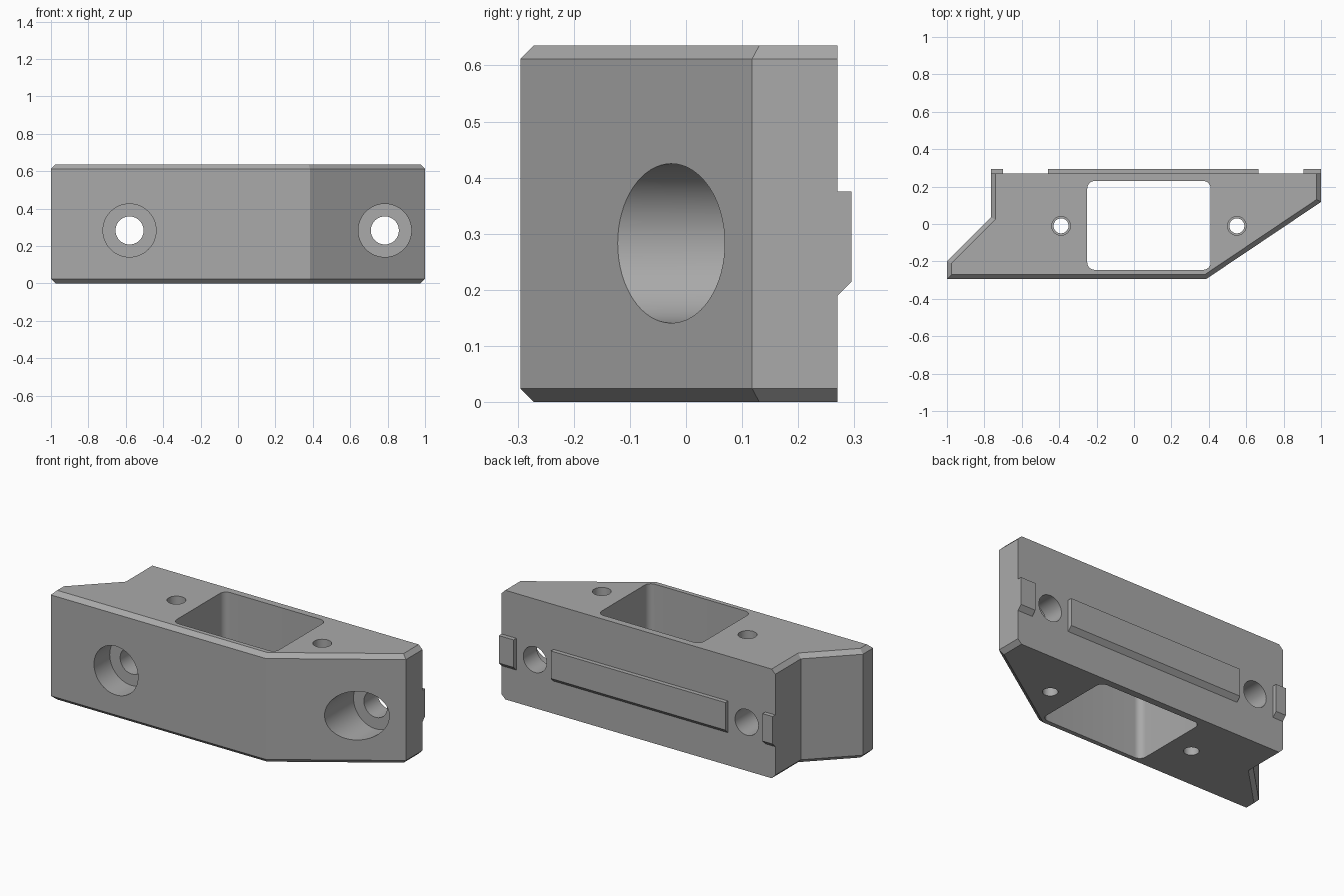
import bpy, bmesh, math
from mathutils import Vector

if "Cube" in bpy.data.objects:
    bpy.data.objects.remove(bpy.data.objects["Cube"])

H, C = 0.636, 0.024          # height, chamfer
BACK, BOLT_Z = 0.27, 0.283

grey = bpy.data.materials.new("grey")
grey.diffuse_color = (0.40, 0.40, 0.40, 1)
grey.use_nodes = True
grey.node_tree.nodes["Principled BSDF"].inputs["Base Color"].default_value = grey.diffuse_color


def skin(name, rings):
    """Closed solid through a list of equal-length rings."""
    bm = bmesh.new()
    loops = [[bm.verts.new(p) for p in r] for r in rings]
    n = len(loops[0])
    for a, b in zip(loops, loops[1:]):
        for i in range(n):
            j = (i + 1) % n
            bm.faces.new((a[i], a[j], b[j], b[i]))
    bm.faces.new(loops[0][::-1])
    bm.faces.new(loops[-1])
    bmesh.ops.recalc_face_normals(bm, faces=bm.faces)
    me = bpy.data.meshes.new(name)
    bm.to_mesh(me)
    bm.free()
    me.materials.append(grey)
    ob = bpy.data.objects.new(name, me)
    bpy.context.collection.objects.link(ob)
    return ob


def inset(pts, dists):
    """Move each edge of a counter-clockwise outline inward by its own distance."""
    out = []
    for i, p in enumerate(pts):
        p = Vector(p)
        d0 = (p - Vector(pts[i - 1])).normalized()
        d1 = (Vector(pts[(i + 1) % len(pts)]) - p).normalized()
        n0, n1 = Vector((-d0.y, d0.x)), Vector((-d1.y, d1.x))
        a, b = dists[i - 1], dists[i]
        det = n0.x * n1.y - n0.y * n1.x
        out.append((p.x + (a * n1.y - b * n0.y) / det, p.y + (n0.x * b - n1.x * a) / det))
    return out


def at_z(pts, z):
    return [(x, y, z) for x, y in pts]


def circle(r, n=64):
    return [(r * math.cos(2 * math.pi * i / n), r * math.sin(2 * math.pi * i / n)) for i in range(n)]


def cut(body, cutter):
    cutter.hide_render = True
    cutter.hide_viewport = True
    m = body.modifiers.new(cutter.name, 'BOOLEAN')
    m.operation, m.solver, m.object = 'DIFFERENCE', 'EXACT', cutter


# block with chamfered top and bottom edges, back edge left sharp
outline = [(-1, -0.295), (0.385, -0.295), (1, 0.118), (1, BACK),
           (-0.765, BACK), (-0.765, 0.035), (-1, -0.2)]
small = inset(outline, [C, C, C, 0, C, C, C])
body = skin("block", [at_z(small, 0), at_z(outline, C), at_z(outline, H - C), at_z(small, H)])

# rounded window through the block
r = 0.04
window = []
for cx, cy, start in ((0.41 - r, 0.23 - r, 0), (-0.25 + r, 0.23 - r, 90),
                      (-0.25 + r, -0.245 + r, 180), (0.41 - r, -0.245 + r, 270)):
    for k in range(9):
        a = math.radians(start + k * 11.25)
        window.append((cx + r * math.cos(a), cy + r * math.sin(a)))
cut(body, skin("window_cutter", [at_z(window, -0.1), at_z(window, H + 0.1)]))

# counterbored bolt holes, front to back
for side, x, floor in (("left", -0.58, -0.15), ("right", 0.785, 0.145)):
    rings = [[(x + u, y, BOLT_Z + v) for u, v in circle(rad)]
             for rad, y in ((0.142, -0.5), (0.142, floor), (0.075, floor), (0.075, 0.4))]
    cut(body, skin(side + "_bolt_cutter", rings))

# stepped pin holes, top to bottom
for side, x in (("left", -0.39), ("right", 0.55)):
    rings = [[(x + u, -0.01 + v, z) for u, v in circle(rad, 48)]
             for rad, z in ((0.04, -0.1), (0.04, 0.3), (0.05, 0.3), (0.05, H + 0.1))]
    cut(body, skin(side + "_pin_cutter", rings))

# apply the cuts
dg = bpy.context.evaluated_depsgraph_get()
mesh = bpy.data.meshes.new_from_object(body.evaluated_get(dg))
body.modifiers.clear()
body.data = mesh
bpy.ops.object.select_all(action='DESELECT')
body.select_set(True)
bpy.context.view_layer.objects.active = body
bpy.ops.object.shade_smooth_by_angle(angle=math.radians(20))

# locating rib on the back, in three pieces with a bevelled underside
rib = [(BACK - 0.005, 0.19), (BACK, 0.19), (0.295, 0.215), (0.295, 0.375), (BACK - 0.005, 0.375)]
for name, x0, x1 in (("left_tab", -0.765, -0.7), ("middle_rib", -0.46, 0.665), ("right_tab", 0.905, 1)):
    skin(name, [[(x, y, z) for y, z in rib] for x in (x0, x1)])
